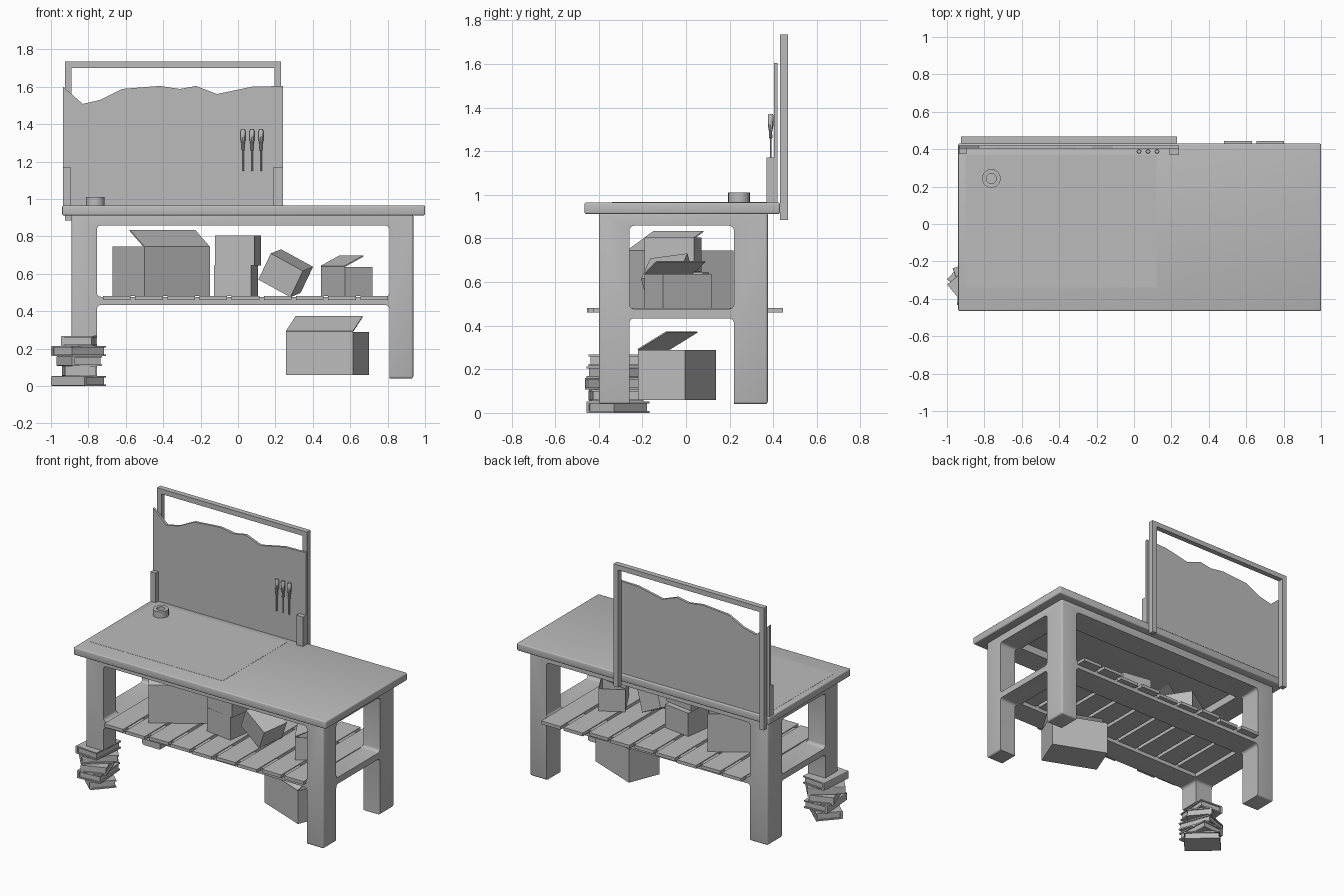
import bpy, bmesh
from math import radians, pi, sin, cos
from mathutils import Matrix, Vector

if "Cube" in bpy.data.objects:
    bpy.data.objects.remove(bpy.data.objects["Cube"], do_unlink=True)

grey = bpy.data.materials.new("plain_grey")
grey.use_nodes = True
grey.diffuse_color = (0.5, 0.5, 0.5, 1)
grey.node_tree.nodes["Principled BSDF"].inputs["Base Color"].default_value = grey.diffuse_color


def finish(name, bm, loc=(0, 0, 0), rot=(0, 0, 0)):
    bmesh.ops.recalc_face_normals(bm, faces=bm.faces)
    mesh = bpy.data.meshes.new(name)
    bm.to_mesh(mesh)
    bm.free()
    mesh.materials.append(grey)
    ob = bpy.data.objects.new(name, mesh)
    ob.location = loc
    ob.rotation_euler = [radians(a) for a in rot]
    bpy.context.scene.collection.objects.link(ob)
    return ob


def add_block(bm, lo, hi, bevel=0, axis=None, segments=3):
    """Cuboid between two corners; bevels all edges or only those along one axis."""
    part = bmesh.new()
    size = [b - a for a, b in zip(lo, hi)]
    mid = [(a + b) / 2 for a, b in zip(lo, hi)]
    bmesh.ops.create_cube(part, size=1, matrix=Matrix.Translation(mid) @ Matrix.Diagonal((*size, 1)))
    if bevel:
        edges = [e for e in part.edges if axis is None
                 or abs(e.verts[0].co[axis] - e.verts[1].co[axis]) > 0.001]
        bmesh.ops.bevel(part, geom=edges, offset=bevel, segments=segments,
                        profile=0.5, affect='EDGES')
    temp = bpy.data.meshes.new("temp")
    part.to_mesh(temp)
    part.free()
    bm.from_mesh(temp)
    bpy.data.meshes.remove(temp)


def block(name, lo, hi, bevel=0, axis=None, loc=(0, 0, 0), rot=(0, 0, 0), segments=3):
    bm = bmesh.new()
    add_block(bm, lo, hi, bevel, axis, segments)
    return finish(name, bm, loc, rot)


def cut(target, cutter):
    mod = target.modifiers.new("cut", 'BOOLEAN')
    mod.operation = 'DIFFERENCE'
    mod.solver = 'EXACT'
    mod.object = cutter
    bpy.context.view_layer.objects.active = target
    bpy.ops.object.modifier_apply(modifier=mod.name)
    bpy.data.objects.remove(cutter, do_unlink=True)


def smooth(ob):
    bpy.ops.object.select_all(action='DESELECT')
    ob.select_set(True)
    bpy.context.view_layer.objects.active = ob
    bpy.ops.object.shade_smooth_by_angle(angle=radians(35))


# Table top with a thin mat lying on it
smooth(block("table_top", (-0.94, -0.465, 0.912), (1, 0.43, 0.965), 0.008))
block("desk_mat", (-0.9, -0.34, 0.96), (0.12, 0.37, 0.966))

# Legs and rails: one body with rounded openings in both directions
X0, X1, Y0, Y1 = -0.755, 0.81, -0.26, 0.22
frame = block("legs_and_rails", (-0.89, -0.4, 0.04), (0.937, 0.375, 0.92), 0.012)
for low, high in ((0.477, 0.858), (-0.5, 0.433)):
    cut(frame, block("opening", (X0, -1, low), (X1, 1, high), 0.022, 1, segments=4))
    cut(frame, block("opening", (-2, Y0, low), (2, Y1, high), 0.022, 0, segments=4))
cut(frame, block("opening", (X0 + .03, Y0 + .03, 0.3), (X1 - .03, Y1 - .03, 1)))
cut(frame, block("opening", (-1, -1, 0), (-0.6, -0.1, 0.268)))
smooth(frame)

# Shelf slats with slightly uneven ends
for i in range(9):
    x = -0.722 + 0.172 * i
    shift = (0.0, -0.015, 0.005, -0.01, -0.02, 0.0, -0.012, 0.02, 0.02)[i]
    block("shelf_slat", (x, -0.44 + shift * 0.7, 0.46), (x + 0.148, 0.425 + shift, 0.482))

# Back board with a broken top edge
top = [(-0.935, 1.6), (-0.83, 1.508), (-0.735, 1.53), (-0.62, 1.588), (-0.42, 1.604),
       (-0.31, 1.588), (-0.225, 1.604), (-0.112, 1.561), (0.075, 1.6), (0.24, 1.604)]
bm = bmesh.new()
outline = [(-0.935, 0.96)] + top + [(0.24, 0.96)]
face = bm.faces.new([bm.verts.new((x, 0.403, z)) for x, z in outline])
moved = bmesh.ops.extrude_face_region(bm, geom=[face])["geom"]
bmesh.ops.translate(bm, vec=(0, 0.017, 0), verts=[v for v in moved if isinstance(v, bmesh.types.BMVert)])
finish("back_board", bm)

# Frame behind the board and braces in front
for x in (-0.925, 0.195):
    block("frame_post", (x, 0.43, 0.885), (x + 0.035, 0.467, 1.735))
block("frame_top_bar", (-0.925, 0.43, 1.7), (0.23, 0.467, 1.735))
block("left_brace", (0.19, 0.37, 0.96), (0.24, 0.404, 1.17))
block("right_brace", (-0.935, 0.375, 0.96), (-0.895, 0.404, 1.17))


def lathe(name, profile, loc, sides, closed=False):
    bm = bmesh.new()
    rings = [[bm.verts.new((r * cos(2 * pi * k / sides), r * sin(2 * pi * k / sides), z))
              for k in range(sides)] for r, z in profile]
    pairs = list(zip(rings, rings[1:]))
    if closed:
        pairs.append((rings[-1], rings[0]))
    else:
        bm.faces.new(rings[0])
        bm.faces.new(rings[-1])
    for a, b in pairs:
        for k in range(sides):
            n = (k + 1) % sides
            bm.faces.new((a[k], a[n], b[n], b[k]))
    smooth(finish(name, bm, loc))


# Hanging screwdrivers
driver = [(0.004, 0), (0.004, 0.108), (0.009, 0.112), (0.007, 0.135),
          (0.013, 0.165), (0.013, 0.215), (0.01, 0.22)]
for x in (0.027, 0.075, 0.123):
    lathe("screwdriver", driver, (x, 0.388, 1.15), 10)

# Roll of tape
lathe("tape_roll", [(0.027, 0), (0.05, 0), (0.05, 0.046), (0.027, 0.046)],
      (-0.763, 0.243, 0.964), 20, True)


def open_box(name, loc, yaw, w, d, h, side, reach, rise):
    """Open carton from its near corner, with one flap folding inward."""
    bm = bmesh.new()
    add_block(bm, (0, 0, 0), (w, d, h))
    lid = [f for f in bm.faces if f.calc_center_median().z > h - 0.001]
    bmesh.ops.delete(bm, geom=lid, context='FACES')
    hinge = [Vector((0, 0, h)), Vector((w, 0, h) if side == "front" else (0, d, h))]
    lift = Vector((0, reach, rise) if side == "front" else (reach, 0, rise))
    bm.faces.new([bm.verts.new(p) for p in
                  (hinge[0], hinge[1], hinge[1] + lift, hinge[0] + lift)])
    ob = finish(name, bm, loc, (0, 0, yaw))
    ob.modifiers.new("wall", 'SOLIDIFY').thickness = 0.006


# Cartons on the shelf and under the table
open_box("large_carton", (-0.5, -0.27, 0.482), 33, 0.417, 0.312, 0.263, "front", 0.145, 0.09)
open_box("small_carton", (0.572, -0.19, 0.482), 30, 0.17, 0.256, 0.155, "side", 0.115, 0.055)
open_box("floor_carton", (0.257, -0.077, 0.058), -21.7, 0.385, 0.231, 0.23, "front", 0.14, 0.08)
for name, loc, yaw, (w, d, h) in (
        ("lower_carton", (-0.01, -0.04, 0.482), -8, (0.2, 0.265, 0.162)),
        ("upper_carton", (0, -0.06, 0.645), -9, (0.215, 0.23, 0.16))):
    block(name, (-w / 2, -d / 2, 0), (w / 2, d / 2, h), loc=loc, rot=(0, 0, yaw))
block("tipped_carton", (-0.1, -0.09, -0.08), (0.1, 0.09, 0.08),
      loc=(0.255, -0.08, 0.603), rot=(8, 28, -14))

# Stack of books under the short leg: covers, rounded spine and page block
for i, (yaw, x, y) in enumerate(((48, -0.85, -0.31), (4, -0.845, -0.32), (20, -0.845, -0.32),
                                 (-50, -0.85, -0.315), (-5, -0.847, -0.32))):
    bm = bmesh.new()
    w, d, h = 0.083, 0.12, 0.053
    for z in (0, h - 0.009):
        add_block(bm, (-w, -d, z), (w, d, z + 0.009))
    add_block(bm, (-w - 0.006, -d, 0), (-w + 0.01, d, h), 0.005, 1, 2)
    add_block(bm, (-w + 0.005, -d + 0.008, 0.006), (w - 0.008, d - 0.008, h - 0.006))
    finish("book", bm, (x, y, 0.0535 * i), (0, 0, yaw))
